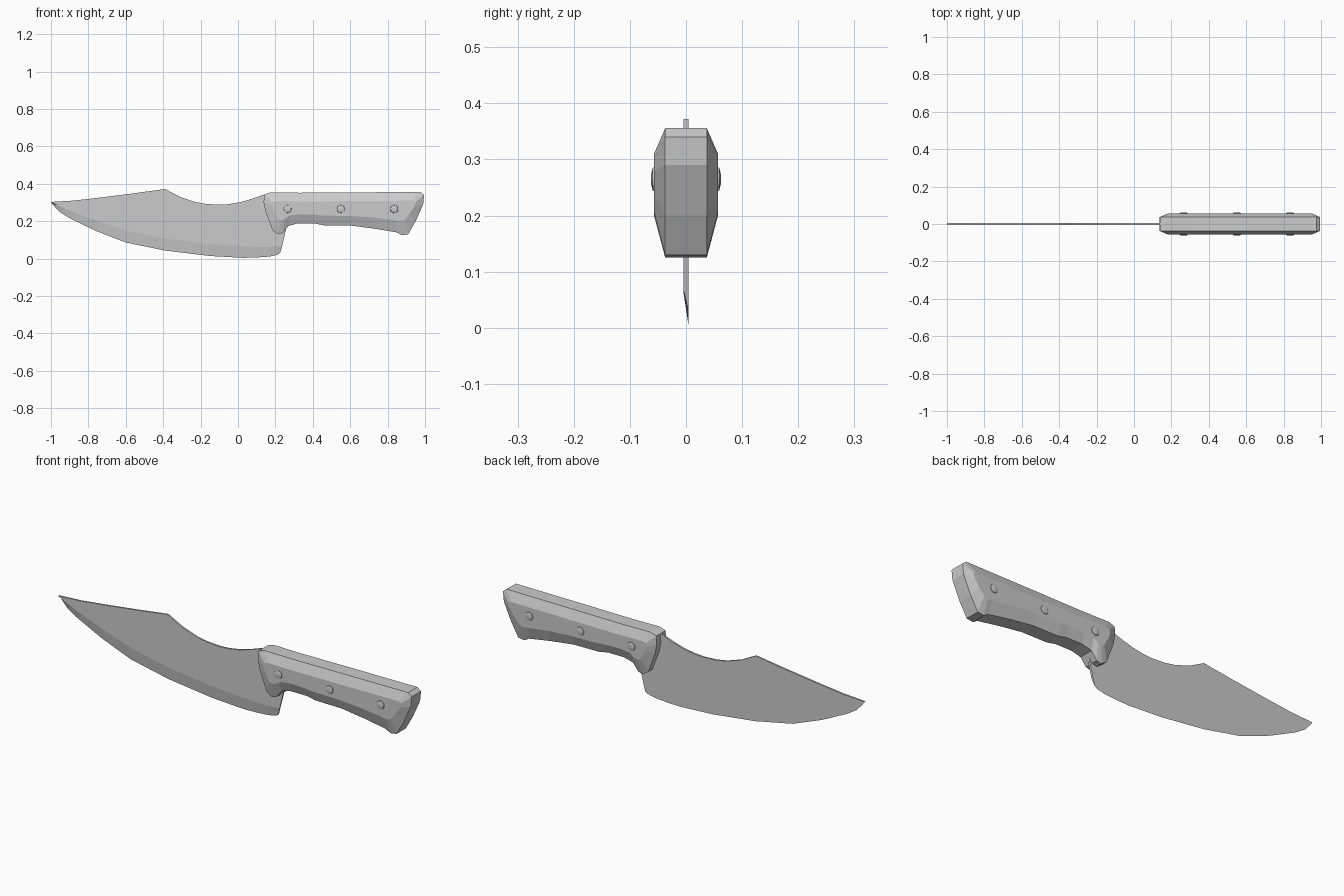
import bpy, bmesh, math
from mathutils import Matrix

if "Cube" in bpy.data.objects:
    bpy.data.objects.remove(bpy.data.objects["Cube"])


def finish(bm, name):
    bmesh.ops.recalc_face_normals(bm, faces=bm.faces)
    mesh = bpy.data.meshes.new(name)
    bm.to_mesh(mesh)
    bm.free()
    obj = bpy.data.objects.new(name, mesh)
    bpy.context.collection.objects.link(obj)
    return obj


def ring(bm, pts, y):
    return [bm.verts.new((x, y, z)) for x, z in pts]


def bridge(bm, a, b, closed=True):
    n = len(a)
    for i in range(n if closed else n - 1):
        j = (i + 1) % n
        bm.faces.new((a[i], a[j], b[j], b[i]))


# Blade: flat back, cutting bevel ground on the front only
spine = [(.26, .17), (.24, .33), (.14, .343), (.07, .318), (.01, .301), (-.05, .291),
         (-.10, .288), (-.17, .292), (-.23, .303), (-.31, .33), (-.39, .372),
         (-.55, .35), (-.74, .326), (-.88, .31), (-1, .303)]
edge = [(-.985, .283), (-.955, .25), (-.90, .216), (-.76, .148), (-.60, .086), (-.39, .043),
        (-.15, .014), (.03, .004), (.10, .006), (.17, .011), (.21, .02), (.225, .03)]
grind = [(-.97, .287), (-.925, .268), (-.86, .241), (-.74, .197), (-.60, .151), (-.39, .107),
         (-.15, .077), (.03, .066), (.10, .063), (.17, .063), (.21, .064), (.236, .068)]
T = .0045
bm = bmesh.new()
back_spine, front_spine = ring(bm, spine, T), ring(bm, spine, -T)
cut, shoulder = ring(bm, edge, T), ring(bm, grind, -T)
bm.faces.new(back_spine + cut)
bm.faces.new(front_spine + shoulder)
bridge(bm, back_spine, front_spine, False)
bridge(bm, cut, shoulder, False)
bm.faces.new((back_spine[-1], front_spine[-1], shoulder[0], cut[0]))
bm.faces.new((back_spine[0], front_spine[0], shoulder[-1], cut[-1]))
finish(bm, "blade")

# Handle: full outline through the core, smaller outline on each cheek
outer = [(.14, .343), (.175, .354), (.33, .352), (.60, .354), (.975, .356), (.995, .34),
         (.99, .29), (.95, .20), (.91, .13), (.875, .125), (.85, .14), (.73, .16),
         (.60, .177), (.46, .178), (.41, .188), (.32, .188), (.27, .175), (.24, .137),
         (.215, .13), (.185, .15), (.147, .25), (.137, .30)]
inner = [(.185, .302), (.205, .308), (.33, .306), (.60, .307), (.935, .31), (.95, .302),
         (.945, .28), (.915, .235), (.89, .207), (.87, .20), (.845, .204), (.73, .219),
         (.60, .228), (.46, .23), (.41, .235), (.33, .237), (.275, .23), (.25, .212),
         (.23, .207), (.215, .215), (.19, .26), (.183, .285)]
bm = bmesh.new()
rings = [ring(bm, p, y) for p, y in ((inner, -.057), (outer, -.037), (outer, .037), (inner, .057))]
for a, b in zip(rings, rings[1:]):
    bridge(bm, a, b)
bm.faces.new(rings[0])
bm.faces.new(rings[-1])
finish(bm, "handle")

# Rivets: low domed heads on both cheeks
for i, x in enumerate((.265, .55, .835)):
    bm = bmesh.new()
    for side in (-1, 1):
        for r1, r2, y0, y1 in ((.023, .02, .054, .0595), (.02, .009, .0595, .062)):
            m = Matrix.Translation((x, side * (y0 + y1) / 2, .265)) @ Matrix.Rotation(-side * math.pi / 2, 4, 'X')
            bmesh.ops.create_cone(bm, cap_ends=True, segments=12, radius1=r1, radius2=r2,
                                  depth=y1 - y0, matrix=m)
    finish(bm, f"rivet_{i + 1}")
